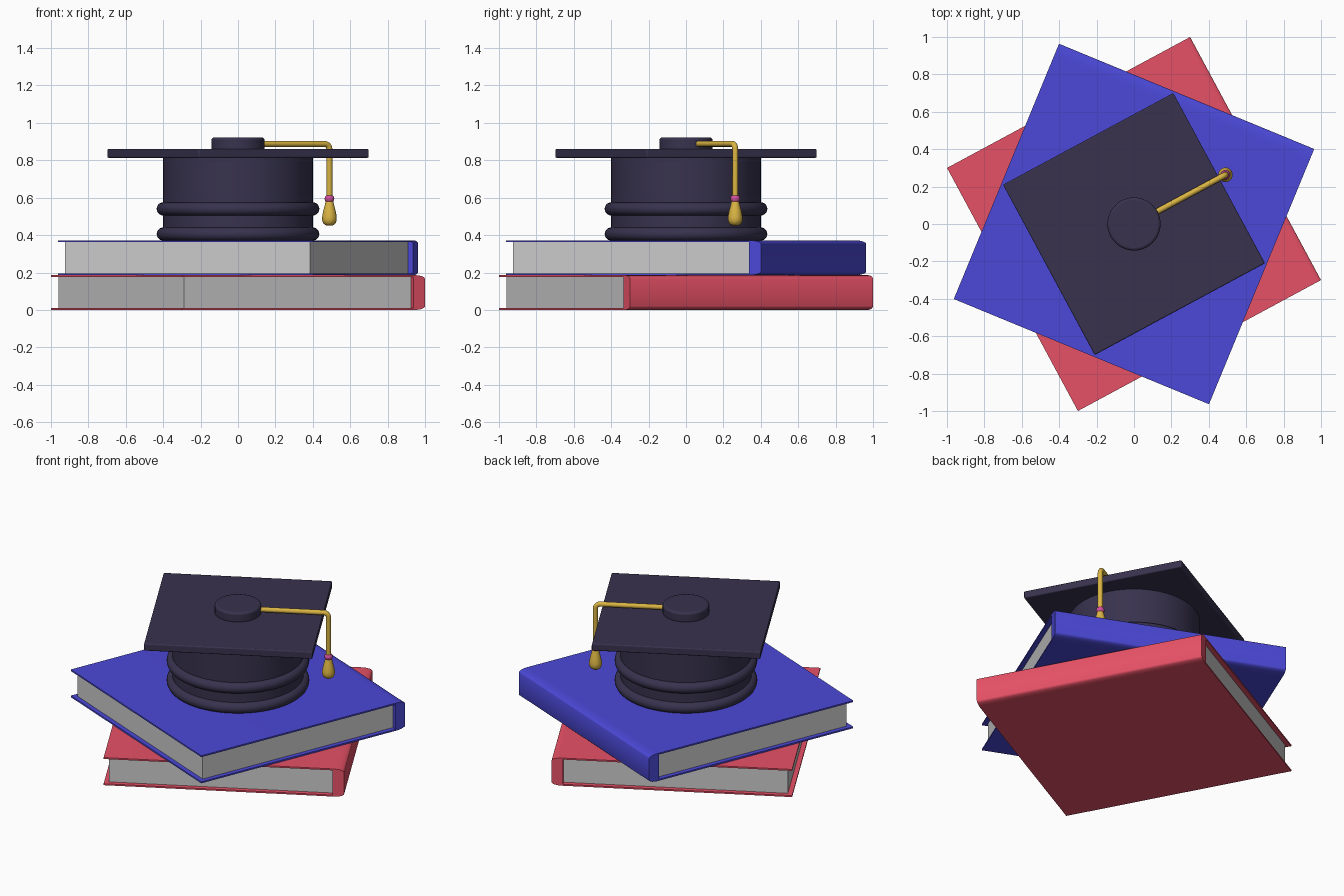
import bpy, bmesh
from math import sin, cos, pi, radians, hypot

if "Cube" in bpy.data.objects:
    bpy.data.objects.remove(bpy.data.objects["Cube"])

TURN = radians(28.3)      # shared turn of red book, cap board and cord
HALF = 0.738              # half side of a book
BOOK_H = 0.186


def material(name, rgb):
    m = bpy.data.materials.new(name)
    m.diffuse_color = [c ** 2.2 for c in rgb] + [1]
    m.use_nodes = True
    m.node_tree.nodes["Principled BSDF"].inputs["Base Color"].default_value = m.diffuse_color
    return m


RED = material("red_cloth", (0.90, 0.32, 0.40))
BLUE = material("blue_cloth", (0.30, 0.29, 0.84))
DARK = material("dark_felt", (0.23, 0.21, 0.31))
GOLD = material("gold_thread", (0.85, 0.70, 0.27))
PINK = material("pink_thread", (0.82, 0.32, 0.62))


def finish(ob, name, mat=None, smooth=True, bevel=0, segments=3):
    ob.name = name
    if mat:
        ob.data.materials.append(mat)
    if bevel:
        mod = ob.modifiers.new("Bevel", 'BEVEL')
        mod.width, mod.segments = bevel, segments
    if smooth:
        bpy.ops.object.select_all(action='DESELECT')
        ob.select_set(True)
        bpy.context.view_layer.objects.active = ob
        bpy.ops.object.shade_smooth_by_angle(angle=radians(35))
    return ob


def box(name, size, loc, turn, **kw):
    bpy.ops.mesh.primitive_cube_add(size=1, location=loc, rotation=(0, 0, turn))
    ob = bpy.context.object
    ob.scale = size
    bpy.ops.object.transform_apply(location=False, rotation=False, scale=True)
    return finish(ob, name, **kw)


def from_bmesh(bm, name, loc, turn=0, **kw):
    bmesh.ops.recalc_face_normals(bm, faces=bm.faces)
    me = bpy.data.meshes.new(name)
    bm.to_mesh(me)
    bm.free()
    ob = bpy.data.objects.new(name, me)
    bpy.context.collection.objects.link(ob)
    ob.location, ob.rotation_euler.z = loc, turn
    return finish(ob, name, **kw)


def lathe(name, profile, loc, steps, mat):
    bm = bmesh.new()
    vs = [bm.verts.new((r, 0, z)) for r, z in profile]
    es = [bm.edges.new(p) for p in zip(vs, vs[1:])]
    bmesh.ops.spin(bm, geom=vs + es, cent=(0, 0, 0), axis=(0, 0, 1), angle=2 * pi, steps=steps)
    bmesh.ops.remove_doubles(bm, verts=bm.verts, dist=1e-5)
    return from_bmesh(bm, name, loc, mat=mat)


def book(name, z, turn, mat):
    board, spine, inset, rx, rz = 0.01, 0.07, 0.03, 0.065, 0.02
    # C-shaped cover section: boards joined by a softly rounded spine
    arc = [(HALF - rx + rx * sin(a), rz * cos(a) - rz) for a in [i * pi / 12 for i in range(7)]]
    outline = [(-HALF, BOOK_H)] + [(x, BOOK_H + d) for x, d in arc]
    outline += [(x, -d) for x, d in reversed(arc)] + [(-HALF, 0)]
    inner = HALF - spine
    outline += [(-HALF, board), (inner, board), (inner, BOOK_H - board), (-HALF, BOOK_H - board)]
    bm = bmesh.new()
    face = bm.faces.new([bm.verts.new((x, -HALF, zz)) for x, zz in outline])
    ext = bmesh.ops.extrude_face_region(bm, geom=[face])["geom"]
    bmesh.ops.translate(bm, vec=(0, 2 * HALF, 0), verts=[v for v in ext if isinstance(v, bmesh.types.BMVert)])
    from_bmesh(bm, name + "_cover", (0, 0, z), turn, mat=mat)
    # page block set in from the three open edges
    x0 = -HALF + inset
    mid = (x0 + inner) / 2
    box(name + "_pages", (inner - x0, 2 * (HALF - inset), BOOK_H - 2 * board),
        (mid * cos(turn), mid * sin(turn), z + BOOK_H / 2), turn, smooth=False)


book("lower_book", 0, TURN, RED)
book("upper_book", BOOK_H, radians(67.6), BLUE)

# cap crown and its two rolled bands
base = 2 * BOOK_H
bpy.ops.mesh.primitive_cylinder_add(vertices=64, radius=0.4, depth=0.82 - base, location=(0, 0, (0.82 + base) / 2))
finish(bpy.context.object, "cap_crown", DARK)
for name, z in (("lower_band", base + 0.034), ("upper_band", 0.54)):
    bpy.ops.mesh.primitive_torus_add(major_radius=0.4, minor_radius=0.035, major_segments=64,
                                     minor_segments=20, location=(0, 0, z))
    finish(bpy.context.object, name, DARK)

# square board and button
box("cap_board", (1.034, 1.034, 0.048), (0, 0, 0.837), TURN, mat=DARK, bevel=0.007)
bpy.ops.mesh.primitive_cylinder_add(vertices=48, radius=0.142, depth=0.07, location=(0, 0, 0.887))
finish(bpy.context.object, "cap_button", DARK, bevel=0.014)

# cord: out along the board, round the bend, then straight down
tip, bend, cord_z = hypot(0.488, 0.265), 0.03, 0.888
path = [(0.1, cord_z)]
path += [(tip - bend + bend * sin(a), cord_z - bend + bend * cos(a)) for a in [i * pi / 12 for i in range(7)]]
path += [(tip, 0.57)]
curve = bpy.data.curves.new("tassel_cord", 'CURVE')
curve.dimensions, curve.bevel_depth, curve.bevel_resolution, curve.use_fill_caps = '3D', 0.016, 4, True
spline = curve.splines.new('POLY')
spline.points.add(len(path) - 1)
for p, (r, z) in zip(spline.points, path):
    p.co = (r * cos(TURN), r * sin(TURN), z, 1)
    p.radius = 1
cord = bpy.data.objects.new("tassel_cord", curve)
bpy.context.collection.objects.link(cord)
curve.materials.append(GOLD)
spline.use_smooth = True

# tassel knot and tuft
end = (tip * cos(TURN), tip * sin(TURN), 0)
lathe("tassel_knot", [(0, 0.578), (0.018, 0.578), (0.024, 0.585), (0.026, 0.595), (0.024, 0.605),
                      (0.018, 0.612), (0, 0.612)], end, 24, PINK)
lathe("tassel_tuft", [(0, 0.45), (0.02, 0.453), (0.033, 0.463), (0.039, 0.48), (0.039, 0.498),
                      (0.033, 0.53), (0.025, 0.56), (0.02, 0.582), (0, 0.584)], end, 24, GOLD)
